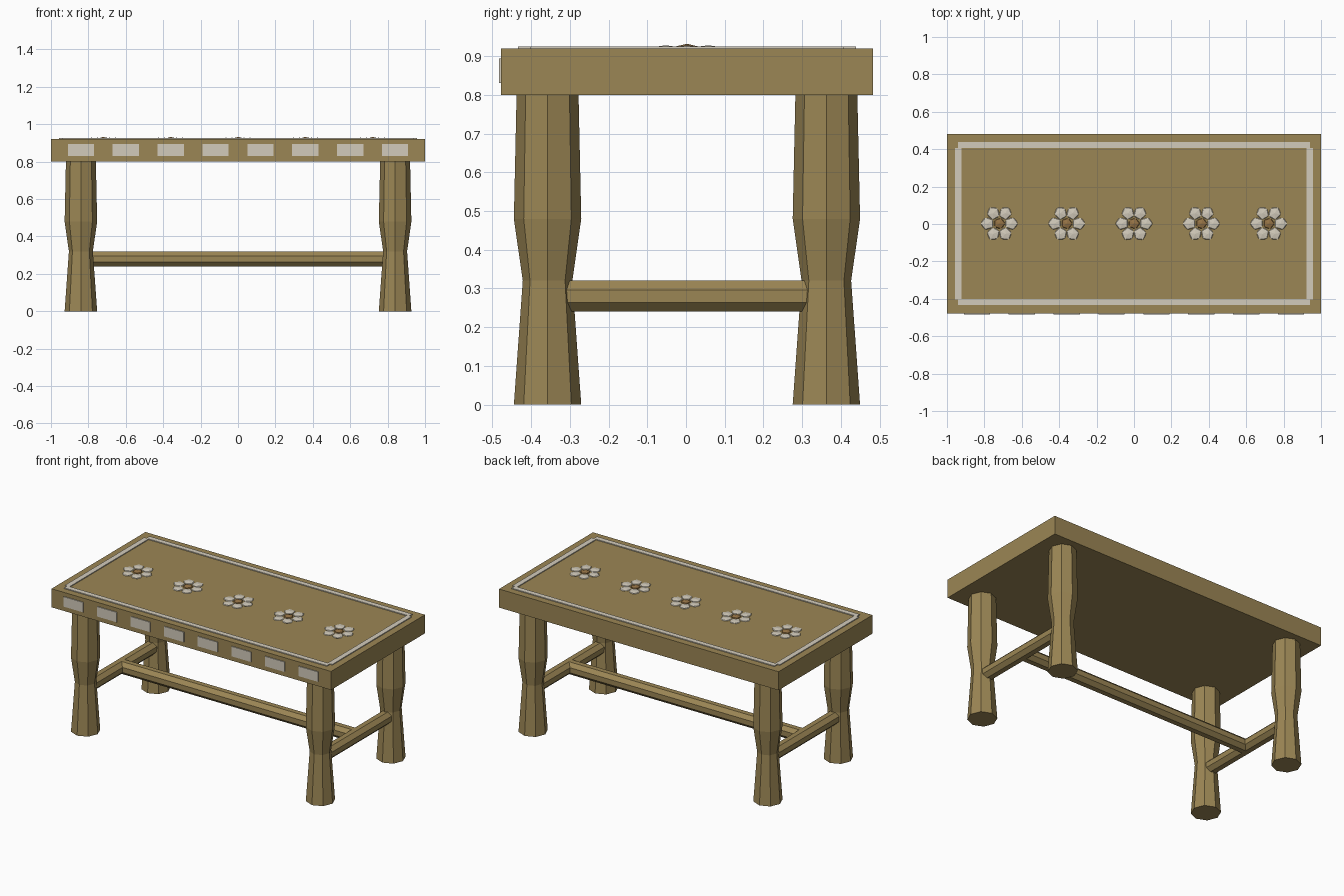
import bpy, bmesh
from math import cos, sin, pi, radians
from mathutils import Matrix

cube = bpy.data.objects.get("Cube")
if cube:
    bpy.data.objects.remove(cube, do_unlink=True)

CY = 0.0025          # middle of the table in depth
SLAB_TOP = 0.92


def material(name, rgb):
    m = bpy.data.materials.new(name)
    m.use_nodes = True
    m.diffuse_color = (*rgb, 1)
    m.node_tree.nodes["Principled BSDF"].inputs["Base Color"].default_value = (*rgb, 1)
    return m


wood = material("wood", (0.33, 0.24, 0.09))
ivory = material("ivory inlay", (0.65, 0.60, 0.50))
amber = material("flower centre brown", (0.30, 0.17, 0.06))


def finish(name, bm, mat):
    bmesh.ops.recalc_face_normals(bm, faces=bm.faces)
    mesh = bpy.data.meshes.new(name)
    bm.to_mesh(mesh)
    bm.free()
    mesh.materials.append(mat)
    obj = bpy.data.objects.new(name, mesh)
    bpy.context.collection.objects.link(obj)
    return obj


def box(name, centre, size, mat):
    bm = bmesh.new()
    bmesh.ops.create_cube(bm, size=1, matrix=Matrix.Translation(centre) @ Matrix.Diagonal((*size, 1)))
    return finish(name, bm, mat)


def turned_leg(name, x, y):
    """Eight-sided leg lofted through a radius profile."""
    bm = bmesh.new()
    rings = []
    for z, r in ((0, 0.087), (0.32, 0.064), (0.48, 0.087), (0.8, 0.08)):
        rings.append([bm.verts.new((x + r * cos(i * pi / 4), y + r * sin(i * pi / 4), z))
                      for i in range(8)])
    for low, high in zip(rings, rings[1:]):
        for i in range(8):
            j = (i + 1) % 8
            bm.faces.new((low[i], low[j], high[j], high[i]))
    bm.faces.new(rings[0])
    bm.faces.new(rings[-1])
    return finish(name, bm, wood)


def stretcher(name, centre, length, axis):
    """Eight-sided rail with flat top, lying along X or Y."""
    turn = Matrix.Rotation(pi / 2, 4, "Y" if axis == "X" else "X")
    bm = bmesh.new()
    bmesh.ops.create_cone(bm, cap_ends=True, segments=8, radius1=0.0433, radius2=0.0433, depth=length,
                          matrix=Matrix.Translation(centre) @ turn @ Matrix.Rotation(pi / 8, 4, "Z"))
    return finish(name, bm, wood)


def flower(label, x):
    # Six faceted petals around a raised centre
    bm = bmesh.new()
    for i in range(6):
        a = radians(60 * i)
        place = Matrix.Translation((x + 0.064 * cos(a), CY + 0.064 * sin(a), SLAB_TOP))
        bmesh.ops.create_icosphere(bm, subdivisions=1, radius=1,
                                   matrix=place @ Matrix.Rotation(a, 4, "Z") @ Matrix.Diagonal((0.038, 0.036, 0.008, 1)))
    finish("flower_petals_" + label, bm, ivory)
    bm = bmesh.new()
    bmesh.ops.create_icosphere(bm, subdivisions=1, radius=1,
                               matrix=Matrix.Translation((x, CY, SLAB_TOP)) @ Matrix.Diagonal((0.032, 0.032, 0.012, 1)))
    finish("flower_centre_" + label, bm, amber)


# Table top
box("table_top", (0, CY, 0.86), (2, 0.96, 0.12), wood)

# Legs and side rails
for side, sx in (("left", 1), ("right", -1)):
    for end, sy in (("front", -1), ("back", 1)):
        turned_leg(f"{end}_{side}_leg", 0.84 * sx, CY + 0.36 * sy)
    stretcher(side + "_stretcher", (0.84 * sx, CY, 0.28), 0.68, "Y")

# Long middle rail
stretcher("long_stretcher", (0, CY, 0.28), 1.68, "X")

# Inlaid border on the top
for end, s in (("front", -1), ("back", 1)):
    box(end + "_border", (0, CY + 0.42 * s, 0.9225), (1.88, 0.033, 0.006), ivory)
for side, s in (("left", 1), ("right", -1)):
    box(side + "_border", (0.94 * s, CY, 0.9225), (0.033, 0.81, 0.006), ivory)

# Plates along the front edge
for i in range(8):
    box(f"front_plate_{i + 1}", (-0.84 + 0.24 * i, -0.4795, 0.8625), (0.14, 0.007, 0.064), ivory)

# Row of flowers
for i in range(5):
    flower(str(i + 1), -0.72 + 0.36 * i)
